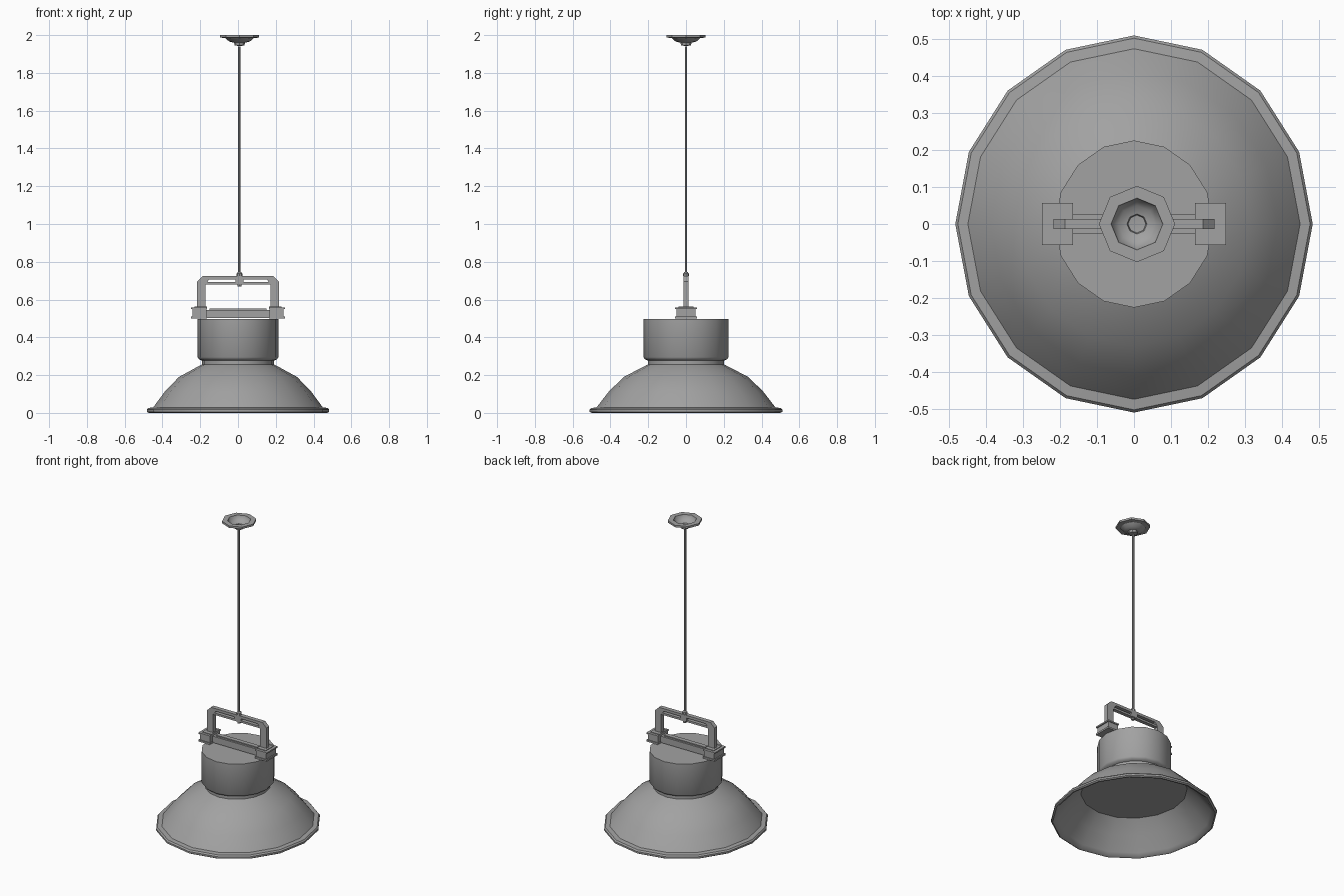
import bpy, bmesh
from math import sin, cos, pi, radians

if "Cube" in bpy.data.objects:
    bpy.data.objects.remove(bpy.data.objects["Cube"])

CX = 0.008   # the suspension hangs slightly right of centre

# Dark grey metal
grey = bpy.data.materials.new("dark_grey")
grey.diffuse_color = (.36, .36, .36, 1)
grey.use_nodes = True
grey.node_tree.nodes["Principled BSDF"].inputs["Base Color"].default_value = grey.diffuse_color


def finish(bm, name, smooth=False):
    bmesh.ops.remove_doubles(bm, verts=bm.verts[:], dist=1e-5)
    bmesh.ops.recalc_face_normals(bm, faces=bm.faces[:])
    me = bpy.data.meshes.new(name)
    bm.to_mesh(me)
    bm.free()
    ob = bpy.data.objects.new(name, me)
    bpy.context.collection.objects.link(ob)
    if smooth:
        bpy.ops.object.select_all(action='DESELECT')
        bpy.context.view_layer.objects.active = ob
        ob.select_set(True)
        bpy.ops.object.shade_smooth_by_angle(angle=radians(35))
    ob.data.materials.append(grey)
    return ob


def revolve(name, profile, sides, sy=1.0, x=0.0, smooth=True):
    """Sweep an (r, z) profile round the z axis; r = 0 closes to a point."""
    bm = bmesh.new()
    rings = []
    for r, z in profile:
        if r == 0:
            rings.append([bm.verts.new((x, 0, z))] * sides)
        else:
            rings.append([bm.verts.new((x + r * cos(2 * pi * i / sides),
                                        sy * r * sin(2 * pi * i / sides), z))
                          for i in range(sides)])
    for a, b in zip(rings, rings[1:]):
        for i in range(sides):
            j = (i + 1) % sides
            loop = list(dict.fromkeys((a[i], a[j], b[j], b[i])))
            if len(loop) > 2:
                bm.faces.new(loop)
    return finish(bm, name, smooth)


def box(name, x0, x1, hy, z0, z1):
    bm = bmesh.new()
    bmesh.ops.create_cube(bm, size=1)
    for v in bm.verts:
        v.co = ((x0 + x1) / 2 + v.co.x * (x1 - x0), v.co.y * 2 * hy,
                (z0 + z1) / 2 + v.co.z * (z1 - z0))
    return finish(bm, name)


# Shade: slightly oval bell with rolled rim, neck, and lamp housing,
# closed inside by a flat diffuser
revolve("shade", [
    (0, .498), (.214, .498), (.214, .295), (.206, .283), (.191, .277), (.191, .256),
    (.2, .252), (.313, .19), (.388, .112), (.449, .029),
    (.476, .026), (.483, .017), (.483, .006), (.474, 0), (.462, .004),
    (.446, .022), (.383, .106), (.31, .18), (0, .18)], 16, 1.055)

# Cross bar on top of the housing
box("cross_bar", -.17, .17, .026, .503, .545)
box("cross_bar_rib", -.15, .15, .014, .545, .552)

# Flanged clamp blocks at both ends
for s, side in ((-1, "left"), (1, "right")):
    for part, a, b, hy, z0, z1 in (("base", .165, .248, .057, .5, .511),
                                   ("web", .167, .24, .051, .511, .549),
                                   ("cap", .165, .248, .057, .549, .558),
                                   ("pad", .165, .23, .04, .558, .562)):
        box(f"{side}_clamp_{part}", min(s * a, s * b), max(s * a, s * b), hy, z0, z1)

# Arched handle, extruded from an outline mirrored in x
outer = [(-.217, .56), (-.217, .695), (-.187, .724)]
inner = [(-.171, .56), (-.171, .682), (-.152, .707)]
outer += [(-x, z) for x, z in reversed(outer)]
inner += [(-x, z) for x, z in reversed(inner)]
bm = bmesh.new()
for k in range(5):
    bm.faces.new([bm.verts.new((x, -.014, z)) for x, z in
                  (outer[k], outer[k + 1], inner[k + 1], inner[k])])
bmesh.ops.remove_doubles(bm, verts=bm.verts[:], dist=1e-5)
ext = bmesh.ops.extrude_face_region(bm, geom=bm.faces[:])
for v in ext["geom"]:
    if isinstance(v, bmesh.types.BMVert):
        v.co.y = .014
finish(bm, "handle")
box("handle_lower_rail", -.174, .174, .012, .68, .693)

# Centre connector, cord and nut
box("cord_connector", CX - .022, CX + .022, .014, .682, .722)
revolve("cord_nut", [(0, .668), (.011, .668), (.011, .722), (.015, .724), (.015, .738),
                     (.009, .745), (0, .745)], 8, 1, CX)
revolve("cord", [(0, .74), (.0065, .74), (.0065, 1.94), (0, 1.94)], 8, 1, CX - .002)

# Octagonal ceiling canopy: flat brim with a deep bowl, open on top
revolve("ceiling_canopy", [
    (0, 1.95), (.024, 1.953), (.027, 1.963), (.05, 1.97), (.067, 1.988), (.07, 2),
    (.103, 2), (.103, 1.987), (.075, 1.984), (.055, 1.966), (.029, 1.96),
    (.026, 1.945), (0, 1.942)], 8, 1, CX)
